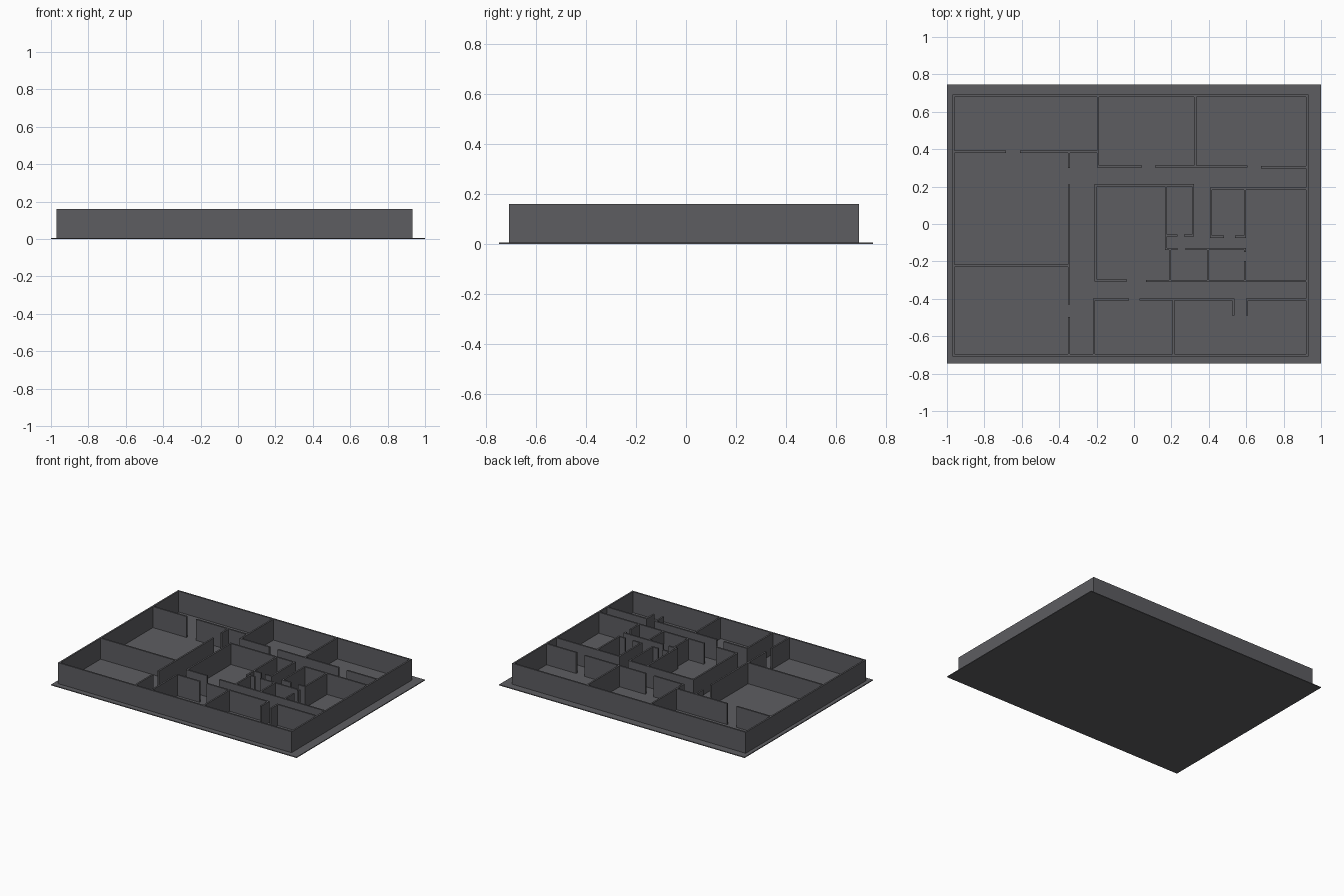
import bpy
import bmesh
from mathutils import Matrix, Vector

BASE_H = 0.006
WALL_TOP = 0.16
T = 0.012  # wall thickness

mat = bpy.data.materials.new("dark_grey")
mat.diffuse_color = (0.11, 0.11, 0.12, 1)


def add_box(bm, x0, x1, y0, y1, z0, z1):
    size = Vector((x1 - x0, y1 - y0, z1 - z0))
    mid = Vector((x0 + x1, y0 + y1, z0 + z1)) / 2
    bmesh.ops.create_cube(bm, size=1, matrix=Matrix.Translation(mid) @ Matrix.Diagonal((*size, 1)))


def make(name, boxes):
    bm = bmesh.new()
    for b in boxes:
        add_box(bm, *b)
    mesh = bpy.data.meshes.new(name)
    bm.to_mesh(mesh)
    bm.free()
    mesh.materials.append(mat)
    obj = bpy.data.objects.new(name, mesh)
    bpy.context.collection.objects.link(obj)


def along_x(y, x0, x1):
    return (x0, x1, y - T / 2, y + T / 2, BASE_H, WALL_TOP)


def along_y(x, y0, y1):
    return (x - T / 2, x + T / 2, y0, y1, BASE_H, WALL_TOP)


# Floor slab
make("floor", [(-1, 1, -0.747, 0.747, 0, BASE_H)])

# Outer walls
L, R, B, F = -0.965, 0.926, -0.702, 0.686
h = T / 2
make("outer_walls", [
    along_x(F, L - h, R + h), along_x(B, L - h, R + h),
    along_y(L, B + h, F - h), along_y(R, B + h, F - h),
])

# Partitions running left to right: y, x start, x end
rows = [
    (0.386, L, -0.684), (0.386, -0.610, -0.193),
    (0.308, -0.199, 0.043), (0.308, 0.112, 0.608), (0.303, 0.678, R),
    (-0.223, L, -0.348),
    (0.207, -0.210, 0.322), (0.188, 0.406, R),
    (-0.062, 0.171, 0.233), (-0.062, 0.267, 0.322),
    (-0.068, 0.406, 0.480), (-0.068, 0.540, 0.599),
    (-0.134, 0.165, 0.233), (-0.134, 0.276, 0.599),
    (-0.302, -0.210, -0.037), (-0.305, 0.064, R),
    (-0.403, -0.220, -0.027), (-0.403, 0.030, 0.536), (-0.403, 0.598, R),
]
make("cross_partitions", [along_x(*r) for r in rows])

# Partitions running front to back: x, y start, y end
cols = [
    (-0.193, 0.302, F), (0.327, 0.308, F),
    (-0.348, 0.300, 0.386), (-0.348, -0.430, 0.210), (-0.348, B, -0.497),
    (-0.204, -0.302, 0.207), (0.171, -0.134, 0.207), (0.316, -0.068, 0.207),
    (0.412, -0.068, 0.188), (0.593, -0.074, 0.188),
    (0.193, -0.305, -0.134), (0.396, -0.305, -0.134),
    (0.593, -0.305, -0.198), (0.593, -0.150, -0.134),
    (-0.214, B, -0.403), (0.211, B, -0.403),
    (0.530, -0.490, -0.403), (0.604, -0.490, -0.403),
]
make("long_partitions", [along_y(*c) for c in cols])
